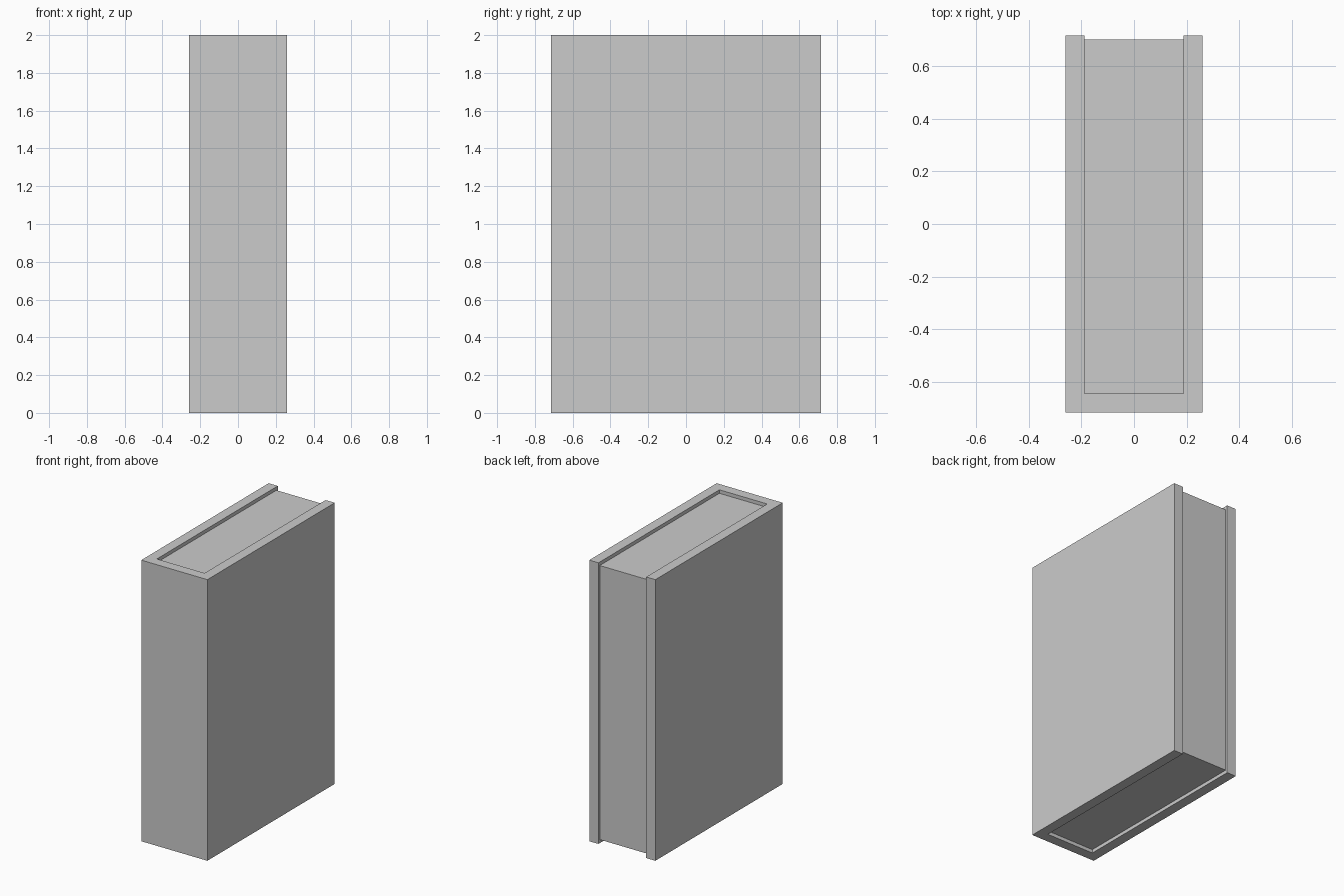
import bpy, bmesh

if "Cube" in bpy.data.objects:
    bpy.data.objects.remove(bpy.data.objects["Cube"])


def extrude_profile(name, points, z0, z1):
    """Solid prism from a top-view outline."""
    bm = bmesh.new()
    face = bm.faces.new([bm.verts.new((x, y, z0)) for x, y in points])
    result = bmesh.ops.extrude_face_region(bm, geom=[face])
    verts = [v for v in result["geom"] if isinstance(v, bmesh.types.BMVert)]
    bmesh.ops.translate(bm, verts=verts, vec=(0, 0, z1 - z0))
    bmesh.ops.recalc_face_normals(bm, faces=bm.faces)
    mesh = bpy.data.meshes.new(name)
    bm.to_mesh(mesh)
    bm.free()
    obj = bpy.data.objects.new(name, mesh)
    bpy.context.collection.objects.link(obj)
    return obj


HALF_X, HALF_Y, HEIGHT = 0.26, 0.716, 2.0
BOARD = 0.072            # cover thickness
INSET_Z, INSET_Y = 0.025, 0.015
inner_x = HALF_X - BOARD
inner_y = -HALF_Y + BOARD

# U-shaped cover: two boards joined by the spine at the front
half = [(HALF_X, -HALF_Y), (HALF_X, HALF_Y), (inner_x, HALF_Y), (inner_x, inner_y)]
extrude_profile("cover", half + [(-x, y) for x, y in reversed(half)], 0, HEIGHT)

# Page block, set back from the cover edges
page_back = HALF_Y - INSET_Y
extrude_profile("pages", [(-inner_x, inner_y), (inner_x, inner_y),
                          (inner_x, page_back), (-inner_x, page_back)],
                INSET_Z, HEIGHT - INSET_Z)
